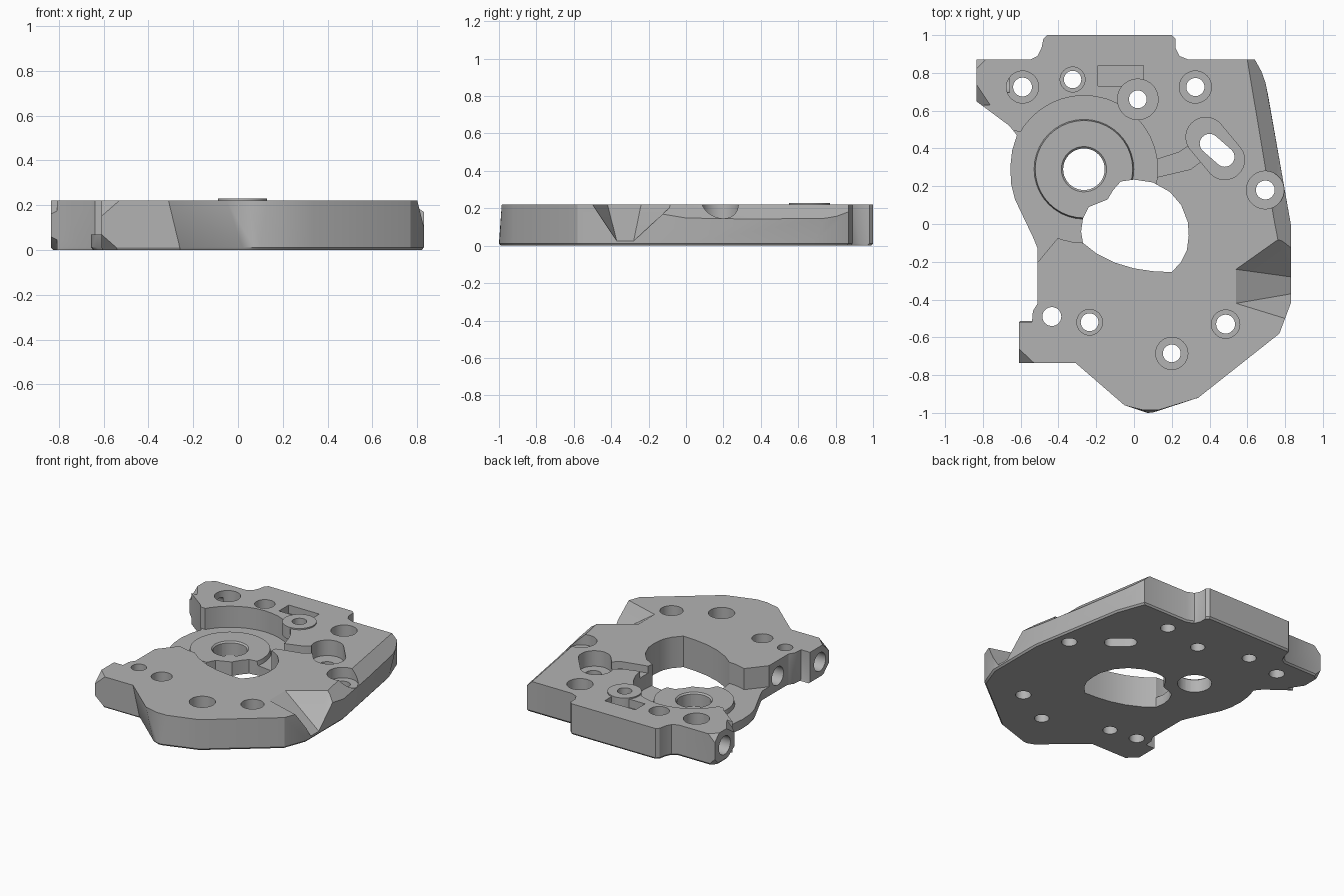
import bpy, bmesh, math
from mathutils import Vector, Matrix

if "Cube" in bpy.data.objects:
    bpy.data.objects.remove(bpy.data.objects["Cube"])

TOP, FLOOR = 0.22, 0.07

metal = bpy.data.materials.new("grey metal")
metal.use_nodes = True
metal.diffuse_color = (0.45, 0.45, 0.45, 1)
metal.node_tree.nodes["Principled BSDF"].inputs["Base Color"].default_value = metal.diffuse_color


def finish(bm, name):
    bmesh.ops.recalc_face_normals(bm, faces=bm.faces)
    mesh = bpy.data.meshes.new(name)
    bm.to_mesh(mesh)
    bm.free()
    mesh.materials.append(metal)
    obj = bpy.data.objects.new(name, mesh)
    bpy.context.collection.objects.link(obj)
    return obj


def loft(name, loops):
    bm = bmesh.new()
    rings = [[bm.verts.new(p) for p in loop] for loop in loops]
    n = len(rings[0])
    for a, b in zip(rings, rings[1:]):
        for i in range(n):
            j = (i + 1) % n
            bm.faces.new((a[i], a[j], b[j], b[i]))
    caps = [bm.faces.new(rings[0]), bm.faces.new(rings[-1])]
    bmesh.ops.triangulate(bm, faces=caps)
    return finish(bm, name)


def prism(name, points, z0, z1):
    return loft(name, [[(x, y, z) for x, y in points] for z in (z0, z1)])


def hull(name, points):
    bm = bmesh.new()
    for p in points:
        bm.verts.new(p)
    bmesh.ops.convex_hull(bm, input=bm.verts)
    return finish(bm, name)


def circle(x, y, r, n=40):
    return [(x + r * math.cos(i * math.tau / n), y + r * math.sin(i * math.tau / n)) for i in range(n)]


def disc(x, y, r, z0, z1, r_top=None):
    lower, upper = circle(x, y, r), circle(x, y, r_top or r)
    return loft("disc", [[(*p, z0) for p in lower], [(*p, z1) for p in upper]])


def slot(a, b, r, z0, z1):
    ends = circle(*a, r, 32) + circle(*b, r, 32)
    return hull("slot", [(x, y, z) for x, y in ends for z in (z0, z1)])


def side_hole(x0, x1, y, r):
    obj = prism("side_hole", circle(0, 0, r), 0, x1 - x0)
    obj.data.transform(Matrix.Translation((x0, y, 0.11)) @ Matrix.Rotation(math.pi / 2, 4, "Y"))
    return obj


def corner_cut(corner, legs):
    # Tetrahedron that slices a corner off, pushed slightly outside the solid
    e = 0.02
    grow = 1 + e * sum(1 / abs(leg) for leg in legs)
    signs = Vector([math.copysign(1, leg) for leg in legs])
    apex = Vector(corner) - signs * e
    axes = [Vector([legs[i] * grow if i == k else 0 for i in range(3)]) for k in range(3)]
    return hull("corner_cut", [apex] + [apex + a for a in axes])


def combine(tool, operation="DIFFERENCE"):
    bpy.context.view_layer.objects.active = plate
    mod = plate.modifiers.new("shape", "BOOLEAN")
    mod.operation, mod.solver, mod.object = operation, "EXACT", tool
    bpy.ops.object.modifier_apply(modifier=mod.name)
    bpy.data.objects.remove(tool)


# Plate outline, with a few corners shifted between bottom and top
outline = [(-0.835, 0.87), (-0.55, 0.87), (-0.51, 0.89), (-0.49, 0.93), (-0.48, 0.98), (-0.46, 1.0),
           (0.2, 1.0), (0.22, 0.98), (0.22, 0.93), (0.24, 0.89), (0.29, 0.87), (0.64, 0.87),
           (0.69, 0.78), (0.83, 0.0), (0.83, -0.42), (0.77, -0.58), (0.34, -0.92), (0.13, -0.985),
           (0.05, -0.985), (-0.05, -0.96), (-0.31, -0.735), (-0.61, -0.735), (-0.61, -0.52),
           (-0.54, -0.52), (-0.535, -0.46), (-0.51, -0.42), (-0.51, -0.13), (-0.53, -0.08),
           (-0.63, 0.13), (-0.65, 0.21), (-0.655, 0.3), (-0.645, 0.39), (-0.62, 0.47),
           (-0.66, 0.52), (-0.835, 0.65)]
shifted = {12: (0.71, 0.68), 17: (0.1, -0.998), 18: (0.07, -1.0), 19: (0.02, -0.98), 20: (-0.26, -0.735)}
base = [shifted.get(i, p) for i, p in enumerate(outline)]
plate = loft("base_plate", [[(x * 0.988, y * 0.99, 0) for x, y in base],
                            [(x, y, 0.012) for x, y in base],
                            [(x, y, TOP) for x, y in outline]])

# Sloped right edge
inner = [Vector((0.583, 0.97, TOP)), Vector((0.775, -0.15, TOP))]
outer = [Vector((0.656, 0.97, 0.15)), Vector((0.857, -0.15, 0.15))]
slope = []
for t, o in zip(inner, outer):
    for p in (t - (o - t) * 0.5, o + (o - t) * 2):
        slope += [p, Vector((p.x, p.y, 0.5))]
combine(hull("edge_slope", slope))

# Angled notch in the right side
rim = [(0.54, -0.24, TOP), (0.54, -0.42, TOP), (0.78, -0.07, TOP), (0.8, -0.5, TOP)]
valley = [(0.83, -0.28, 0.025), (0.83, -0.37, 0.025)]
outside = [(1.0, y, z) for _, y, z in rim[2:] + valley]
combine(hull("notch", rim + valley + outside + [(x, y, 0.4) for x, y, _ in rim + outside]))

# Bevelled corners on the two side lugs
for z, up in ((0, 1), (TOP, -1)):
    combine(corner_cut((-0.835, 0.87, z), (0.05, -0.05, 0.05 * up)))
    combine(corner_cut((-0.835, 0.65, z), (0.06, 0.09, 0.06 * up)))
    combine(corner_cut((-0.61, -0.735, z), (0.08, 0.075, 0.07 * up)))

# Round pocket open to the left, with a raised bearing ring
PX, PY = -0.265, 0.29
combine(disc(PX, PY, 0.39, FLOOR, 0.4))
opening = [(-0.6, 0.49), (-0.8, 0.5), (-0.8, -0.25), (-0.545, -0.245), (-0.4, -0.07)]
combine(prism("pocket_opening", opening, FLOOR, 0.4))
combine(disc(PX, PY, 0.268, FLOOR - 0.02, 0.1, 0.258), "UNION")
combine(disc(PX, PY, 0.11, -0.1, 0.4))
combine(disc(PX, PY, 0.1, 0.08, 0.105, 0.125))

# Main bore
bore = [(0.0, 0.235), (0.1, 0.22), (0.19, 0.17), (0.25, 0.1), (0.285, 0.01), (0.29, -0.06),
        (0.28, -0.14), (0.25, -0.2), (0.2, -0.255), (0.1, -0.25), (0.0, -0.235), (-0.1, -0.205),
        (-0.2, -0.155), (-0.27, -0.1), (-0.28, -0.04), (-0.27, 0.03), (-0.24, 0.09),
        (-0.19, 0.11), (-0.14, 0.13), (-0.11, 0.18), (-0.07, 0.225)]
combine(prism("bore", bore, -0.1, 0.4))

# Elongated pocket with through slot and shallow channel
combine(slot((0.38, 0.46), (0.48, 0.34), 0.105, 0.11, 0.4))
combine(slot((0.4, 0.425), (0.48, 0.355), 0.052, -0.1, 0.4))
channel = [(0.08, 0.25), (0.13, 0.25), (0.3, 0.29), (0.42, 0.38), (0.34, 0.45), (0.24, 0.38), (0.13, 0.345), (0.08, 0.34)]
combine(prism("channel", channel, 0.17, 0.4))

# Front channel and rear rectangular recess
groove = [(-0.13, -0.61), (-0.09, -0.69), (-0.05, -0.7), (0.06, -0.62), (0.11, -0.575), (0.2, -0.56),
          (0.47, -0.57), (0.47, -0.5), (0.25, -0.51), (0.2, -0.465), (-0.05, -0.48), (-0.08, -0.53)]
combine(prism("groove", groove, 0.17, 0.4))
combine(prism("recess", [(-0.19, 0.73), (0.05, 0.73), (0.05, 0.84), (-0.19, 0.84)], 0.16, 0.4))

# Raised bosses
combine(disc(0.02, 0.66, 0.11, 0.14, 0.229), "UNION")

# Bolt holes: x, y, radius, counterbore radius, counterbore floor
holes = [(-0.59, 0.725, 0.05, 0.085, 0.12), (-0.325, 0.765, 0.046, 0.066, 0.14),
         (0.02, 0.66, 0.047, 0, 0), (0.325, 0.725, 0.048, 0.085, 0.12),
         (0.695, 0.18, 0.05, 0.1, 0.145), (0.485, -0.53, 0.05, 0.075, 0.13),
         (0.2, -0.685, 0.047, 0.085, 0.12), (-0.235, -0.52, 0.047, 0.068, 0.14),
         (-0.435, -0.49, 0.05, 0, 0)]
for x, y, r, wide, floor in holes:
    combine(disc(x, y, r, -0.1, 0.4))
    if wide:
        combine(disc(x, y, wide, floor, 0.4))

# Cross-drilled holes in the left side
for x0, x1, y in ((-0.95, -0.66, 0.76), (-0.75, -0.47, -0.63), (-0.65, -0.36, -0.3)):
    combine(side_hole(x0, x1, y, 0.065))

bpy.ops.object.select_all(action="DESELECT")
plate.select_set(True)
bpy.context.view_layer.objects.active = plate
bpy.ops.object.shade_smooth_by_angle(angle=math.radians(30))
